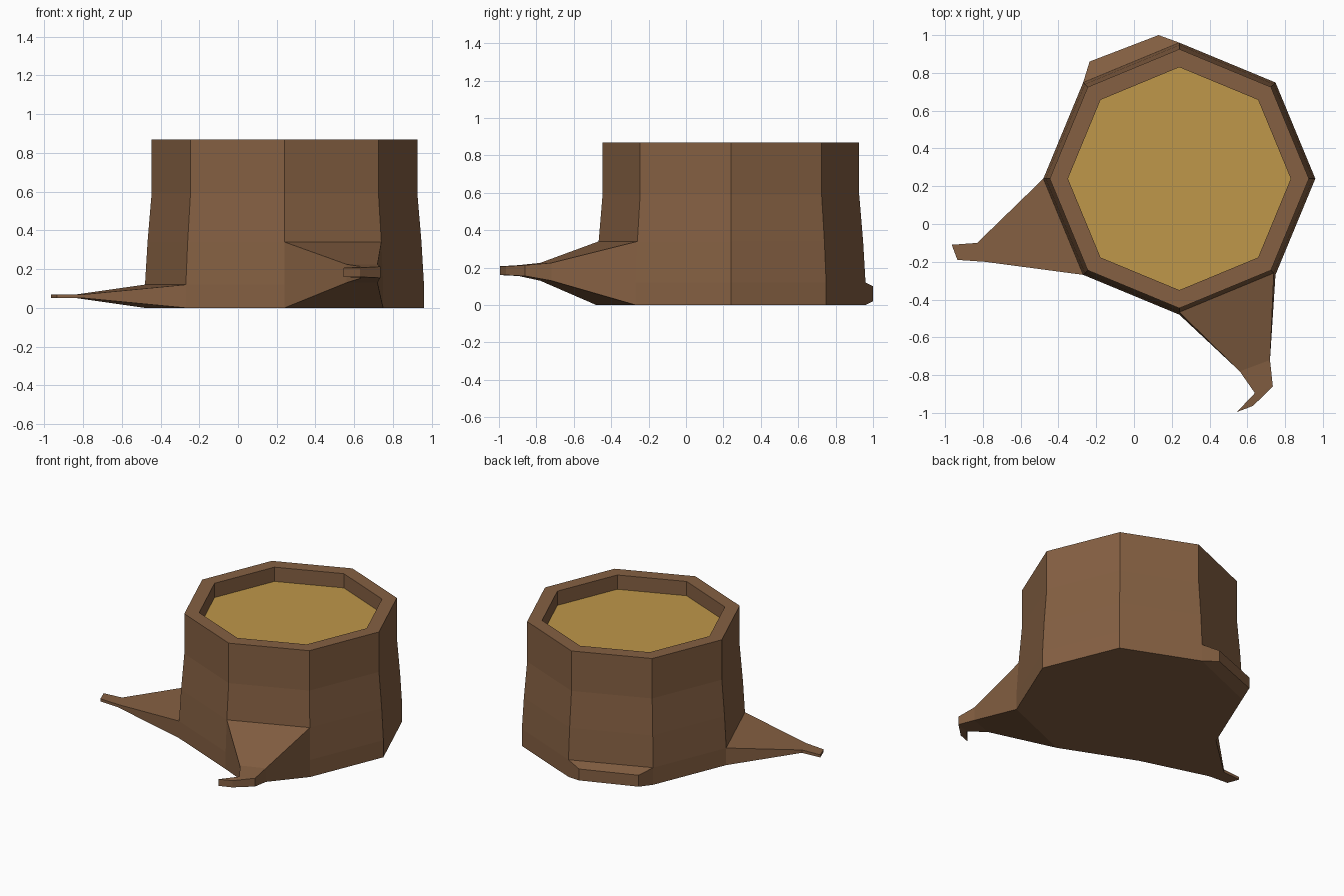
import bpy, bmesh
from math import cos, sin, pi
from mathutils import Vector

if "Cube" in bpy.data.objects:
    bpy.data.objects.remove(bpy.data.objects["Cube"])

CX = CY = 0.24          # trunk axis
N = 8                   # trunk sides


def material(name, rgb):
    m = bpy.data.materials.new(name)
    m.diffuse_color = (*rgb, 1)
    m.use_nodes = True
    m.node_tree.nodes["Principled BSDF"].inputs["Base Color"].default_value = m.diffuse_color
    return m


bark = material("bark", (0.235, 0.117, 0.055))
wood = material("cut_wood", (0.52, 0.31, 0.067))

bm = bmesh.new()


def ring(r, z):
    return [bm.verts.new((CX + r * cos(2 * pi * i / N), CY + r * sin(2 * pi * i / N), z))
            for i in range(N)]


# Trunk profile: outer wall upward, over the rim, down to the recessed cut
profile = [(0.72, 0), (0.72, 0.12), (0.707, 0.34), (0.686, 0.59),
           (0.686, 0.87), (0.59, 0.87), (0.59, 0.77)]
rings = [ring(r, z) for r, z in profile]

# Roots: trunk side -> (ring reached, sections of (point a, point b, low z, high z))
roots = {
    4: (1, [((-0.83, -0.10), (-0.79, -0.20), 0.05, 0.07),
            ((-0.965, -0.11), (-0.935, -0.19), 0.05, 0.068)]),
    6: (2, [((0.56, -0.78), (0.72, -0.72), 0.13, 0.225),
            ((0.64, -0.895), (0.735, -0.86), 0.155, 0.213),
            ((0.545, -0.995), (0.63, -0.963), 0.16, 0.207)]),
    2: (1, [((0.13, 1.0), (-0.235, 0.86), 0.02, 0.10)]),
}

# Trunk walls, left open where a root grows out
for k in range(len(rings) - 1):
    for i in range(N):
        if i in roots and k < roots[i][0]:
            continue
        j = (i + 1) % N
        bm.faces.new((rings[k][i], rings[k][j], rings[k + 1][j], rings[k + 1][i]))
bm.faces.new(rings[0][::-1])
bm.faces.new(rings[-1]).material_index = 1

# Roots lofted out of the trunk sides
for i, (top, sections) in roots.items():
    j = (i + 1) % N
    left = [rings[k][i] for k in range(top + 1)]
    right = [rings[k][j] for k in range(top + 1)]
    for a, b, lo, hi in sections:
        nl = [bm.verts.new((*a, z)) for z in (lo, hi)]
        nr = [bm.verts.new((*b, z)) for z in (lo, hi)]
        bm.faces.new(left + nl[::-1])
        bm.faces.new(right[::-1] + nr)
        bm.faces.new((left[-1], right[-1], nr[1], nl[1]))
        bm.faces.new((left[0], nl[0], nr[0], right[0]))
        left, right = nl, nr
    bm.faces.new((left[0], right[0], right[1], left[1]))

bmesh.ops.recalc_face_normals(bm, faces=bm.faces[:])
mesh = bpy.data.meshes.new("tree_stump")
bm.to_mesh(mesh)
bm.free()
mesh.materials.append(bark)
mesh.materials.append(wood)
bpy.context.collection.objects.link(bpy.data.objects.new("tree_stump", mesh))
